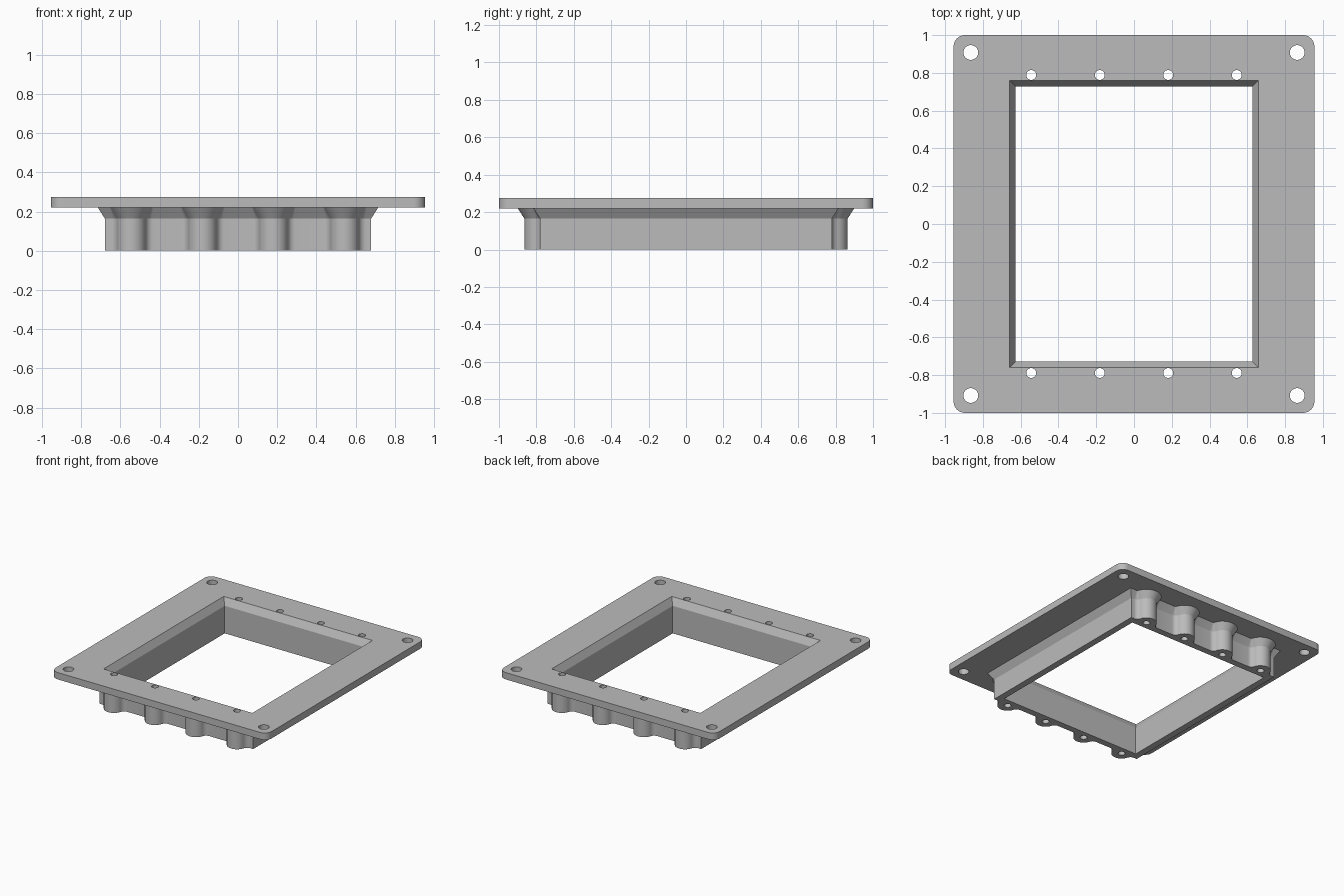
import bpy, bmesh
from math import pi, sin, cos, atan2, sqrt, radians

cube = bpy.data.objects.get("Cube")
if cube:
    bpy.data.objects.remove(cube, do_unlink=True)

BOSS_X = (0.544, 0.181, -0.181, -0.544)
BOSS_Y = 0.789
FLARE = 0.035

grey = bpy.data.materials.new("plain grey")
grey.use_nodes = True
grey.diffuse_color = (0.5, 0.5, 0.5, 1)
grey.node_tree.nodes["Principled BSDF"].inputs["Base Color"].default_value = (0.5, 0.5, 0.5, 1)


def arc(cx, cy, r, a0, a1, n):
    return [(cx + r * cos(a0 + (a1 - a0) * i / n), cy + r * sin(a0 + (a1 - a0) * i / n))
            for i in range(n + 1)]


def loft(bm, rings):
    """Closed solid through (outline, height) rings of equal point count."""
    loops = [[bm.verts.new((x, y, z)) for x, y in pts] for pts, z in rings]
    for low, high in zip(loops, loops[1:]):
        for i in range(len(low)):
            j = (i + 1) % len(low)
            bm.faces.new((low[i], low[j], high[j], high[i]))
    bm.faces.new(loops[0][::-1])
    bm.faces.new(loops[-1])


def make(name, solids):
    bm = bmesh.new()
    for rings in solids:
        loft(bm, rings)
    bmesh.ops.recalc_face_normals(bm, faces=bm.faces)
    mesh = bpy.data.meshes.new(name)
    bm.to_mesh(mesh)
    bm.free()
    mesh.materials.append(grey)
    obj = bpy.data.objects.new(name, mesh)
    bpy.context.collection.objects.link(obj)
    return obj


def rectangle(x, y):
    return [(x, y), (-x, y), (-x, -y), (x, -y)]


def rounded_rectangle(x, y, r):
    pts = []
    for k, (sx, sy) in enumerate([(1, 1), (-1, 1), (-1, -1), (1, -1)]):
        pts += arc(sx * (x - r), sy * (y - r), r, k * pi / 2, (k + 1) * pi / 2, 8)
    return pts


def collar_outline(d):
    """Rectangular collar with filleted screw bosses, grown outward by d."""
    wall, boss, fillet = 0.78 + d, 0.075 + d, 0.04 - d
    h = wall + fillet - BOSS_Y
    fx = sqrt((boss + fillet) ** 2 - h * h)
    a = atan2(h, fx)
    half = [(0.68 + d, wall)]
    for cx in BOSS_X:
        half += arc(cx + fx, wall + fillet, fillet, 1.5 * pi, pi + a, 6)
        half += arc(cx, BOSS_Y, boss, a, pi - a, 16)[1:-1]
        half += arc(cx - fx, wall + fillet, fillet, -a, -pi / 2, 6)
    half.append((-0.68 - d, wall))
    return half + [(-x, -y) for x, y in half]


def hole(x, y, r):
    circle = arc(x, y, r, 0, 2 * pi, 32)[:-1]
    return [(circle, -0.05), (circle, 0.32)]


# Mounting plate and the flared collar beneath it
plate = rounded_rectangle(0.955, 1.0, 0.06)
frame = make("mounting_frame", [[(plate, 0.22), (plate, 0.275)]])
straight, flared = collar_outline(0), collar_outline(FLARE)
collar = make("collar", [[(straight, 0), (straight, 0.165), (flared, 0.22), (flared, 0.25)]])

# Chamfered window opening, boss holes and corner holes
opening = [(rectangle(0.627, 0.728), -0.05), (rectangle(0.627, 0.728), 0.22),
           (rectangle(0.661, 0.762), 0.28)]
holes = [hole(x, s * BOSS_Y, 0.026) for x in BOSS_X for s in (-1, 1)]
holes += [hole(sx * 0.864, sy * 0.908, 0.039) for sx in (-1, 1) for sy in (-1, 1)]
window_cutter = make("window_cutter", [opening])
hole_cutter = make("hole_cutter", holes)

# Join and cut
tools = [(collar, 'UNION'), (window_cutter, 'DIFFERENCE'), (hole_cutter, 'DIFFERENCE')]
bpy.ops.object.select_all(action='DESELECT')
bpy.context.view_layer.objects.active = frame
frame.select_set(True)
for tool, operation in tools:
    tool.hide_render = True
    mod = frame.modifiers.new(tool.name, 'BOOLEAN')
    mod.operation = operation
    mod.solver = 'EXACT'
    mod.object = tool
    bpy.ops.object.modifier_apply(modifier=mod.name)
for tool, _ in tools:
    bpy.data.objects.remove(tool, do_unlink=True)

bpy.ops.object.shade_smooth_by_angle(angle=radians(28))
